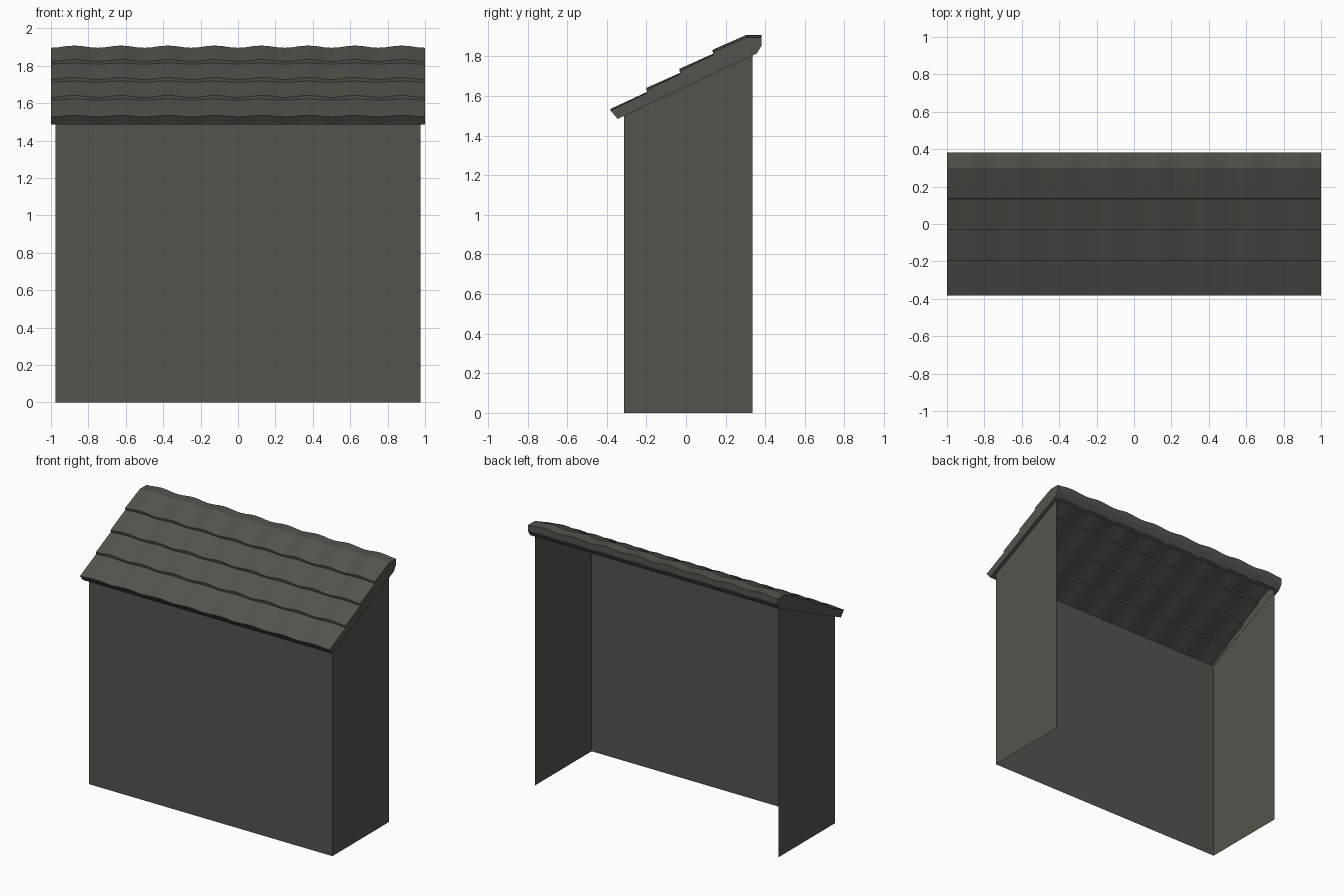
import bpy, bmesh, math

if "Cube" in bpy.data.objects:
    bpy.data.objects.remove(bpy.data.objects["Cube"])

mat = bpy.data.materials.new("dark grey")
mat.diffuse_color = (0.088, 0.088, 0.075, 1)
mat.use_nodes = True
mat.node_tree.nodes["Principled BSDF"].inputs["Base Color"].default_value = mat.diffuse_color


def finish(name, bm):
    bmesh.ops.remove_doubles(bm, verts=bm.verts, dist=1e-5)
    bmesh.ops.recalc_face_normals(bm, faces=bm.faces)
    me = bpy.data.meshes.new(name)
    bm.to_mesh(me)
    bm.free()
    me.materials.append(mat)
    ob = bpy.data.objects.new(name, me)
    bpy.context.collection.objects.link(ob)
    return ob


def face(bm, pts):
    return bm.faces.new([bm.verts.new(p) for p in pts])


def under(y):
    # sloping underside line of the roof
    return 1.485 + 0.47 * (y + 0.345)


# Walls: front sheet and two sloping-topped sides, open at the back
WX, YF, YB = 0.975, -0.312, 0.335
bm = bmesh.new()
face(bm, [(-WX, YF, 0), (WX, YF, 0), (WX, YF, under(YF)), (-WX, YF, under(YF))])
for s in (-1, 1):
    face(bm, [(s * WX, YF, 0), (s * WX, YB, 0),
              (s * WX, YB, under(YB)), (s * WX, YF, under(YF))])
finish("shelter_walls", bm)

# Roof section from front soffit over the tile courses to the back lip:
# y, crest height, wave amplitude
section = [
    (YF, under(YF), 0), (-0.345, 1.485, 0), (-0.381, 1.535, 0.004),
    (-0.195, 1.622, 0.003), (-0.199, 1.642, 0.006),
    (-0.028, 1.718, 0.003), (-0.032, 1.738, 0.006),
    (0.139, 1.815, 0.003), (0.135, 1.834, 0.006),
    (0.303, 1.908, 0.006), (0.381, 1.908, 0.006),
    (0.381, 1.860, 0.003), (0.357, 1.815, 0), (YB, under(YB), 0)]


def point(x, row):
    y, z, a = row
    return (x, y, z - a * (1 + math.cos(8 * math.pi * x)))


# Wavy tile sheet, eight waves across
bm = bmesh.new()
N = 48
xs = [-1 + 2 * i / N for i in range(N + 1)]
for r0, r1 in zip(section, section[1:]):
    for x0, x1 in zip(xs, xs[1:]):
        face(bm, [point(x0, r0), point(x1, r0), point(x1, r1), point(x0, r1)])
finish("roof_tiles", bm)

# Verges: end caps and the narrow soffit back to the side walls
bm = bmesh.new()
for s in (-1, 1):
    face(bm, [point(s, r) for r in section])
    face(bm, [(s, YF, under(YF)), (s, YB, under(YB)),
              (s * WX, YB, under(YB)), (s * WX, YF, under(YF))])
bmesh.ops.triangulate(bm, faces=bm.faces)
finish("roof_verges", bm)
